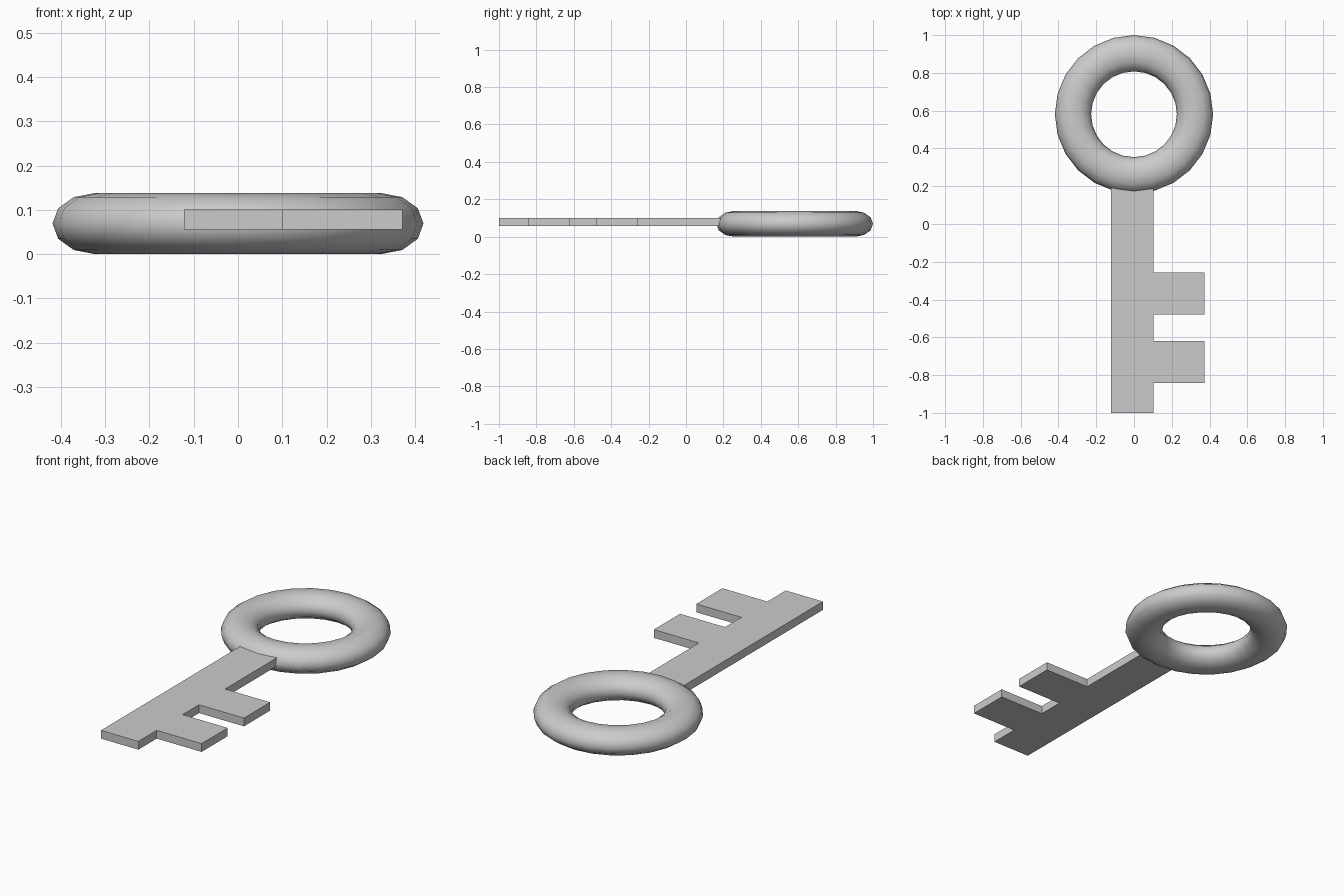
import bpy, bmesh

if "Cube" in bpy.data.objects:
    bpy.data.objects.remove(bpy.data.objects["Cube"])

# Ring handle: a slightly flattened torus
bpy.ops.mesh.primitive_torus_add(major_segments=24, minor_segments=12,
                                 major_radius=0.323, minor_radius=0.096,
                                 location=(0, 0.581, 0.069))
ring = bpy.context.object
ring.name = "ring_handle"
ring.scale.z = 0.069 / 0.096
bpy.ops.object.transform_apply(location=False, rotation=False, scale=True)
bpy.ops.object.shade_smooth_by_angle(angle=1.0)

# Flat blade: shaft and two teeth as one extruded outline
LEFT, RIGHT, TOOTH = -0.122, 0.102, 0.372
Z0, Z1 = 0.056, 0.101
outline = [(LEFT, 0.25), (LEFT, -1.0), (RIGHT, -1.0)]
for y0, y1 in ((-0.843, -0.62), (-0.48, -0.256)):
    outline += [(RIGHT, y0), (TOOTH, y0), (TOOTH, y1), (RIGHT, y1)]
outline.append((RIGHT, 0.25))

bm = bmesh.new()
face = bm.faces.new([bm.verts.new((x, y, Z0)) for x, y in outline])
top = bmesh.ops.extrude_face_region(bm, geom=[face], use_keep_orig=True)
bmesh.ops.translate(bm, vec=(0, 0, Z1 - Z0),
                    verts=[g for g in top["geom"] if isinstance(g, bmesh.types.BMVert)])
bmesh.ops.recalc_face_normals(bm, faces=bm.faces)
mesh = bpy.data.meshes.new("blade")
bm.to_mesh(mesh)
bm.free()
blade = bpy.data.objects.new("blade", mesh)
bpy.context.collection.objects.link(blade)
